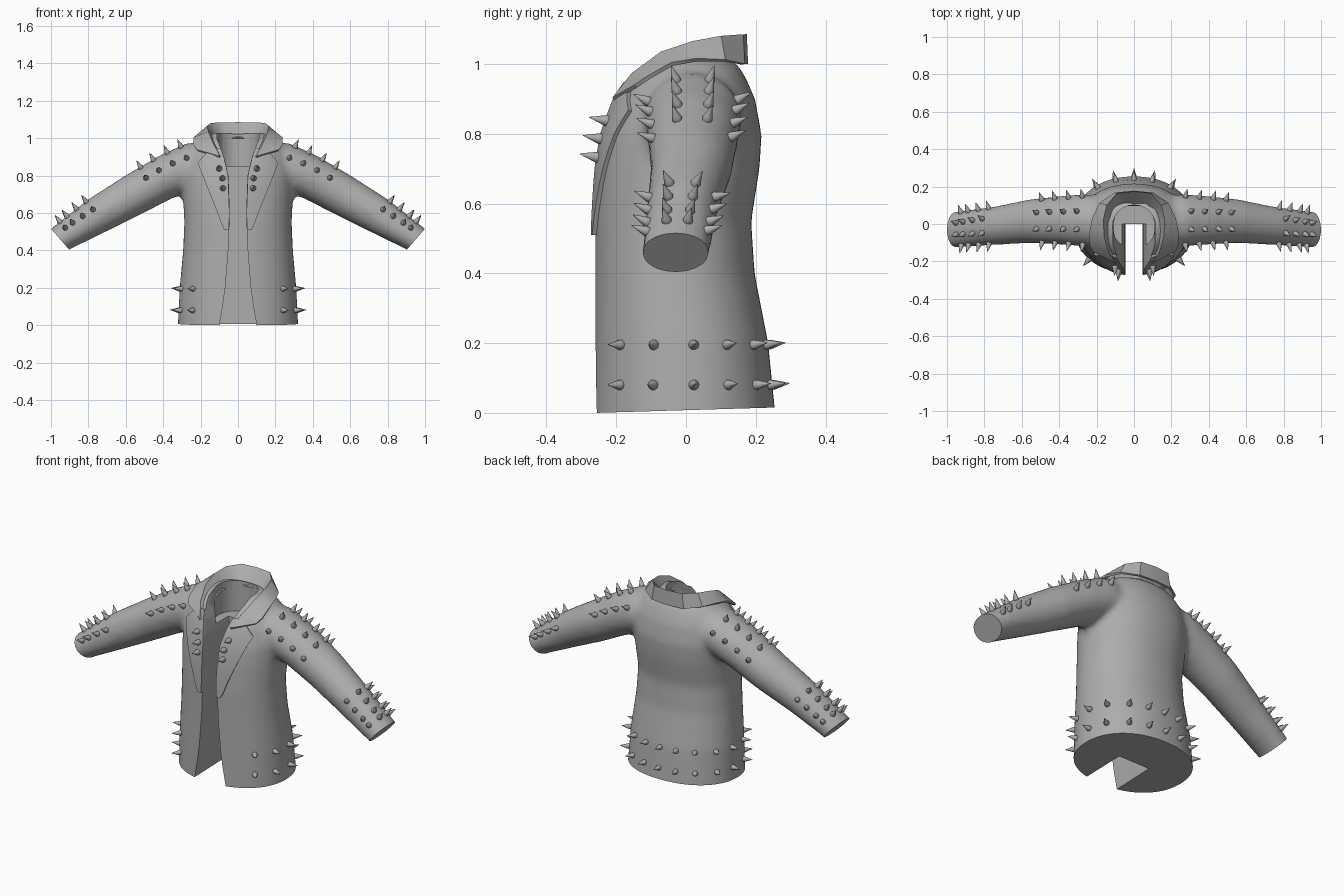
import bpy, bmesh, math
from mathutils import Vector
from mathutils.bvhtree import BVHTree

if "Cube" in bpy.data.objects:
    bpy.data.objects.remove(bpy.data.objects["Cube"])

grey = bpy.data.materials.new("grey leather")
grey.diffuse_color = (0.42, 0.42, 0.42, 1)
grey.use_nodes = True
grey.node_tree.nodes["Principled BSDF"].inputs["Base Color"].default_value = grey.diffuse_color


def make_object(name, bm):
    bmesh.ops.recalc_face_normals(bm, faces=bm.faces[:])
    me = bpy.data.meshes.new(name)
    bm.to_mesh(me)
    bm.free()
    ob = bpy.data.objects.new(name, me)
    bpy.context.collection.objects.link(ob)
    me.materials.append(grey)
    return ob


def bake(ob):
    dg = bpy.context.evaluated_depsgraph_get()
    me = bpy.data.meshes.new_from_object(ob.evaluated_get(dg))
    ob.modifiers.clear()
    ob.data = me
    return ob


def boolean(ob, other, op):
    m = ob.modifiers.new("bool", 'BOOLEAN')
    m.operation, m.solver, m.object = op, 'EXACT', other
    bake(ob)
    bpy.data.objects.remove(other)


def finish(ob, angle=35):
    ob.data.shade_smooth()
    ob.data.set_sharp_from_angle(angle=math.radians(angle))


def loft(name, rings):
    bm = bmesh.new()
    vs = [[bm.verts.new(p) for p in r] for r in rings]
    n = len(vs[0])
    for a, b in zip(vs, vs[1:]):
        for i in range(n):
            j = (i + 1) % n
            bm.faces.new((a[i], a[j], b[j], b[i]))
    bm.faces.new(vs[0])
    bm.faces.new(vs[-1])
    return make_object(name, bm)


def lerp_table(table, t):
    for (a, va), (b, vb) in zip(table, table[1:]):
        if t <= b:
            return va + (vb - va) * (t - a) / (b - a)
    return table[-1][1]


# Torso block: height, half width, front y, back y
TORSO = [(-.09, .322, -.265, .26), (0, .322, -.266, .256), (.2, .312, -.264, .236),
         (.4, .294, -.262, .197), (.55, .287, -.262, .187), (.7, .295, -.253, .211),
         (.8, .30, -.237, .217), (.9, .28, -.203, .198), (.96, .25, -.168, .172),
         (1.0, .2, -.128, .148), (1.03, .13, -.07, .09)]
rings = []
for z, w, f, b in TORSO:
    ring = []
    for i in range(48):
        t = 2 * math.pi * i / 48
        c, s = math.cos(t), math.sin(t)
        y = math.copysign(abs(s) ** .92, s)
        ring.append((w * math.copysign(abs(c) ** .92, c),
                     (f + b) / 2 + (b - f) / 2 * y, z))
    rings.append(ring)
body = loft("jacket_body", rings)

# Sleeve blocks: top x z, bottom x z, centre y, half depth
SLEEVE = [(.1, .985, .1, .72, .02, .125), (.28, .972, .25, .72, .02, .14),
          (.42, .908, .36, .675, .02, .13), (.6, .803, .51, .597, .015, .117),
          (.8, .675, .7, .503, -.01, .102), (1.0, .517, .903, .404, -.03, .097),
          (1.08, .45, .983, .34, -.034, .095)]
for side in (-1, 1):
    rings = []
    for tx, tz, bx, bz, cy, ry in SLEEVE:
        ring = []
        for i in range(32):
            t = 2 * math.pi * i / 32
            k = (1 + math.cos(t)) / 2
            ring.append((side * (bx + (tx - bx) * k), cy + ry * math.sin(t),
                         bz + (tz - bz) * k))
        rings.append(ring)
    boolean(body, loft("sleeve", rings), 'UNION')

# Blend the sleeves softly into the torso
m = body.modifiers.new("remesh", 'REMESH')
m.mode, m.voxel_size = 'VOXEL', .018
m = body.modifiers.new("smooth", 'SMOOTH')
m.factor, m.iterations = .5, 6
bake(body)
bm = bmesh.new()
bm.from_mesh(body.data)
bmesh.ops.recalc_face_normals(bm, faces=bm.faces[:])
surface = BVHTree.FromBMesh(bm)

# Lining volume, thicker walls towards the cuffs
lining_bm = bm.copy()
lining_bm.normal_update()
moves = []
for v in lining_bm.verts:
    k = min(1, max(0, (abs(v.co.x) - .35) / .3))
    moves.append(v.co - v.normal * (.018 + .018 * k))
for v, p in zip(lining_bm.verts, moves):
    v.co = p
lining = make_object("lining", lining_bm)

# Trim hem and cuffs, then hollow out
planes = [((0, -.26, 0), (0, .03, -1)), ((.952, 0, .461), (.754, 0, -.657)),
          ((-.952, 0, .461), (-.754, 0, -.657))]
for co, no in planes:
    bmesh.ops.bisect_plane(bm, geom=bm.verts[:] + bm.edges[:] + bm.faces[:],
                           plane_co=co, plane_no=no, clear_outer=True)
    bmesh.ops.holes_fill(bm, edges=[e for e in bm.edges if e.is_boundary], sides=0)
bmesh.ops.recalc_face_normals(bm, faces=bm.faces[:])
bm.to_mesh(body.data)
bm.free()
boolean(body, lining, 'DIFFERENCE')

# Front opening and neck hole
OPENING = [(-.1, .115), (0, .10), (.1, .082), (.2, .068), (.4, .052), (.6, .045),
           (.8, .052), (.9, .075), (1.0, .113), (1.15, .115)]
outline = [(x, z) for z, x in OPENING] + [(-x, z) for z, x in reversed(OPENING)]
boolean(body, loft("opening", [[(x, y, z) for x, z in outline] for y in (-.5, 0)]),
        'DIFFERENCE')
circle = [2 * math.pi * i / 24 for i in range(24)]
boolean(body, loft("neck", [[(.115 * math.cos(t), -.015 + .117 * math.sin(t), z)
                             for t in circle] for z in (.85, 1.2)]), 'DIFFERENCE')
if not body.data.materials:
    body.data.materials.append(grey)
finish(body)


def sheet(name, rows, thickness, offset):
    bm = bmesh.new()
    vs = [[bm.verts.new(p) for p in r] for r in rows]
    for a, b in zip(vs, vs[1:]):
        for i in range(len(a) - 1):
            bm.faces.new((a[i], a[i + 1], b[i + 1], b[i]))
    ob = make_object(name, bm)
    m = ob.modifiers.new("thickness", 'SOLIDIFY')
    m.thickness, m.offset = thickness, offset
    bake(ob)
    finish(ob, 30)
    return ob


# Folded collar: inner edge, top fold, outer edge from nape to notch
INNER = [(0, .10, 1.0), (.06, .10, .995), (.10, .07, .985), (.115, 0, .98),
         (.11, -.06, .965), (.10, -.12, .935), (.08, -.185, .89)]
FOLD = [(0, .172, 1.08), (.09, .162, 1.08), (.145, .10, 1.075), (.165, .02, 1.06),
        (.16, -.07, 1.03), (.135, -.152, .97), (.10, -.208, .90)]
OUTER = [(0, .172, 1.0), (.10, .163, 1.0), (.18, .11, 1.01), (.22, .03, 1.012),
         (.235, -.04, 1.0), (.235, -.11, .96), (.218, -.145, .936)]
rows = list(zip(INNER, FOLD, OUTER))
left = [[(-x, y, z) for x, y, z in r] for r in rows[:0:-1]]
sheet("collar", left + rows, .012, 0)

# Lapels laid on the chest
LAPEL = [(.5, .062), (.52, .08), (.6, .107), (.7, .147), (.8, .186), (.866, .212),
         (.92, .166), (.95, .14)]
for side, label in ((-1, "left"), (1, "right")):
    rows = []
    for z in (.51, .55, .6, .65, .7, .75, .8, .84, .866, .893, .92, .945):
        x0, x1 = lerp_table(OPENING, z), lerp_table(LAPEL, z)
        row = []
        for i in range(6):
            x = side * (x0 + (x1 - x0) * i / 5)
            hit = surface.ray_cast(Vector((x, -1, z)), Vector((0, 1, 0)))[0]
            row.append((x, hit.y - .005, z))
        rows.append(row)
    sheet("lapel_" + label, rows, .016, 0)


# Studs: lathed spikes pointing along the surface normal
def spike(name, point, direction, size=1):
    rot = direction.to_track_quat('Z', 'Y')
    prof = [(.010, -.028), (.013, -.004), (.015, .004), (.0125, .013), (.0008, .05)]
    rings = [[point + rot @ Vector((r * size * math.cos(2 * math.pi * i / 10),
                                    r * size * math.sin(2 * math.pi * i / 10), h * size))
              for i in range(10)] for r, h in prof]
    finish(loft(name, rings), 50)


def spike_from(name, origin, direction):
    hit, normal = surface.ray_cast(origin, direction)[:2]
    if hit:
        spike(name, hit, normal if normal.dot(direction) > 0 else -normal)


AXIS = [(.1, .853), (.265, .846), (.39, .791), (.555, .70), (.75, .589), (.952, .461)]
DEPTH = [(.1, .02), (.39, .02), (.555, .015), (.75, -.01), (.952, -.03)]
for side in (-1, 1):
    # Two rows around the hem
    for z in (.08, .195):
        for deg in (-38, -17, 4, 23, 45, 67, 90):
            if deg == 90 and side < 0:
                continue
            a = math.radians(deg)
            spike_from("hem_spike", Vector((0, 0, z)),
                       Vector((side * math.cos(a), math.sin(a), 0)))
    # Four rows on upper arm and on forearm
    for xs, up in (((.25, .325, .4, .47), (.46, .89)), ((.75, .805, .86, .9), (.66, .75))):
        for x in xs:
            for deg in (68, 22, -22, -66):
                a = math.radians(deg)
                d = Vector((side * up[0] * math.cos(a), -math.sin(a), up[1] * math.cos(a)))
                spike_from("sleeve_spike", Vector((side * x, lerp_table(DEPTH, x),
                                                   lerp_table(AXIS, x))), d.normalized())
    # Three on each lapel
    for x, z in ((.10, .837), (.083, .785), (.08, .732)):
        hit = surface.ray_cast(Vector((side * x, -1, z)), Vector((0, 1, 0)))[0]
        spike("lapel_spike", hit + Vector((0, -.01, 0)),
              Vector((side * .1, -1, .2)).normalized(), 1.1)
